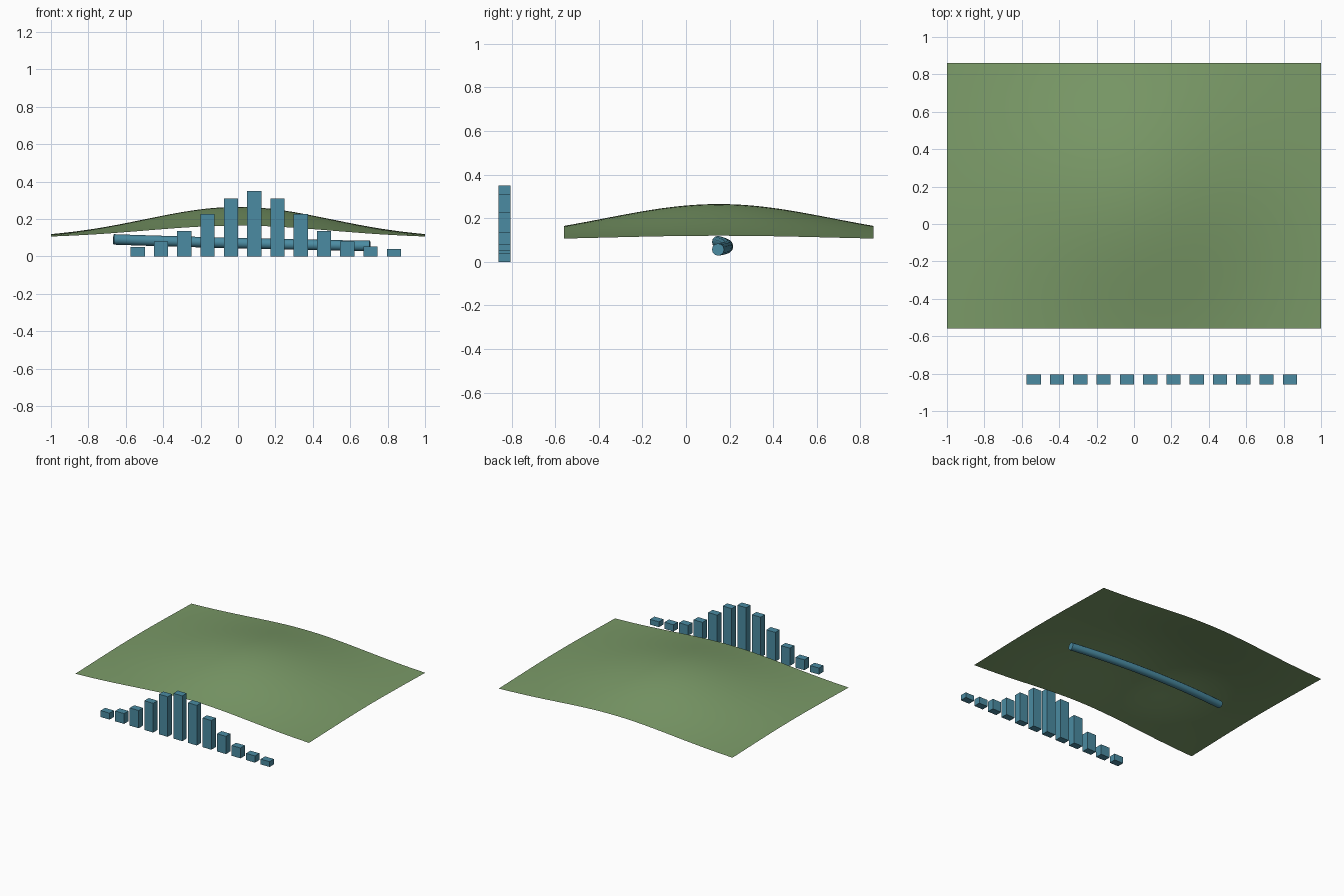
import bpy, bmesh, math

if "Cube" in bpy.data.objects:
    bpy.data.objects.remove(bpy.data.objects["Cube"])


def material(name, color):
    m = bpy.data.materials.new(name)
    m.diffuse_color = color
    m.use_nodes = True
    m.node_tree.nodes["Principled BSDF"].inputs["Base Color"].default_value = m.diffuse_color
    return m


GREEN = material("field_green", (0.20, 0.33, 0.14, 1))
BLUE = material("steel_blue", (0.07, 0.26, 0.36, 1))


def add_mesh(name, bm, mat, smooth=False):
    me = bpy.data.meshes.new(name)
    bm.to_mesh(me)
    bm.free()
    me.materials.append(mat)
    for p in me.polygons:
        p.use_smooth = smooth
    ob = bpy.data.objects.new(name, me)
    bpy.context.collection.objects.link(ob)
    return ob


# Ground surface: a thin sheet with a broad bell-shaped swell
CY, HALF_Y = 0.15, 0.71
bm = bmesh.new()
bmesh.ops.create_grid(bm, x_segments=48, y_segments=36, size=1)
for v in bm.verts:
    x, dy = v.co.x, v.co.y * HALF_Y
    swell = math.exp(-x * x / 0.49 - dy * dy / 0.55)
    v.co = (x, CY + dy, 0.098 + 0.167 * swell)
add_mesh("ground_surface", bm, GREEN, smooth=True)

# Buried pipe: a gently bowed, slightly sloping tube under the surface
curve = bpy.data.curves.new("buried_pipe", "CURVE")
curve.dimensions = "3D"
curve.bevel_depth = 0.028
curve.bevel_resolution = 4
curve.use_fill_caps = True
spline = curve.splines.new("POLY")
N = 16
spline.points.add(N)
for i, p in enumerate(spline.points):
    t = i / N
    bow = 4 * t * (1 - t)
    p.co = (-0.665 + 1.37 * t, 0.147 + 0.042 * bow,
            0.091 - 0.035 * t - 0.003 * bow, 1)
curve.materials.append(BLUE)
pipe = bpy.data.objects.new("buried_pipe", curve)
bpy.context.collection.objects.link(pipe)
bpy.context.view_layer.objects.active = pipe
pipe.select_set(True)
bpy.ops.object.convert(target="MESH")
bpy.ops.object.shade_smooth_by_angle(angle=math.radians(40))

# Profile bars: a row of columns in front, tallest above the middle
HEIGHTS = [0.05, 0.08, 0.137, 0.226, 0.31, 0.35,
           0.31, 0.226, 0.137, 0.08, 0.052, 0.041]
for i, h in enumerate(HEIGHTS):
    bm = bmesh.new()
    bmesh.ops.create_cube(bm, size=1)
    bmesh.ops.scale(bm, vec=(0.076, 0.054, h), verts=bm.verts)
    bar = add_mesh(f"profile_bar_{i + 1}", bm, BLUE)
    bar.location = (-0.536 + 0.1245 * i, -0.832, h / 2)
